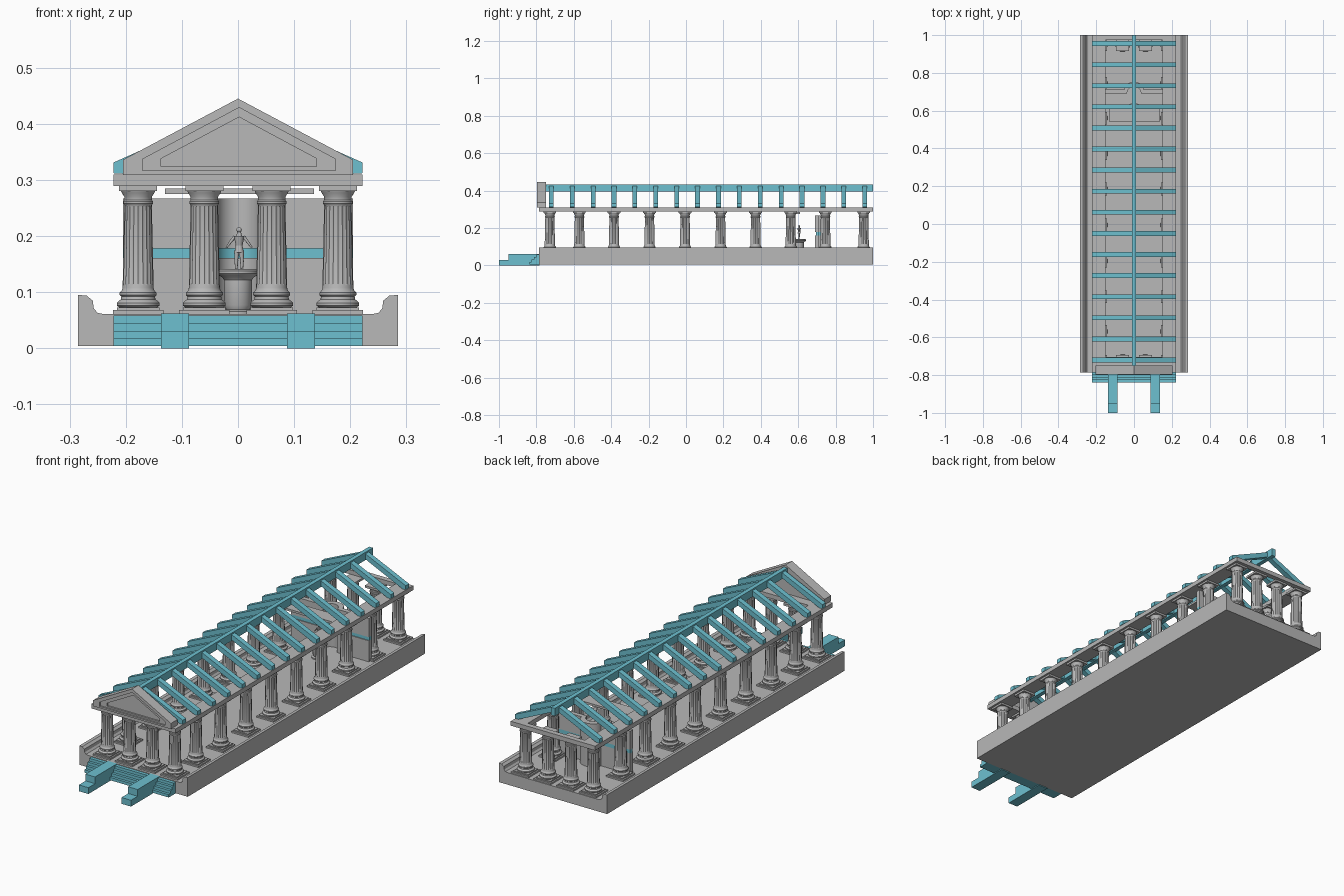
import bpy, bmesh, math
from mathutils import Vector

if "Cube" in bpy.data.objects:
    bpy.data.objects.remove(bpy.data.objects["Cube"])


def material(name, rgb):
    m = bpy.data.materials.new(name)
    m.diffuse_color = (*rgb, 1)
    m.use_nodes = True
    m.node_tree.nodes["Principled BSDF"].inputs["Base Color"].default_value = m.diffuse_color
    return m


STONE = material("grey stone", (0.48, 0.48, 0.48))
BLUE = material("pale blue", (0.155, 0.53, 0.63))


def finish(name, bm, mat, smooth=False):
    bmesh.ops.recalc_face_normals(bm, faces=bm.faces)
    me = bpy.data.meshes.new(name)
    bm.to_mesh(me)
    bm.free()
    me.materials.append(mat)
    ob = bpy.data.objects.new(name, me)
    bpy.context.collection.objects.link(ob)
    if smooth:
        bpy.ops.object.select_all(action='DESELECT')
        ob.select_set(True)
        bpy.context.view_layer.objects.active = ob
        bpy.ops.object.shade_smooth_by_angle(angle=math.radians(35))
    return ob


def add_prism(bm, pts, shift):
    """Closed outline of 3D points swept along a vector."""
    a = [bm.verts.new(p) for p in pts]
    b = [bm.verts.new(Vector(p) + Vector(shift)) for p in pts]
    bm.faces.new(a)
    bm.faces.new(b[::-1])
    for i in range(len(a)):
        j = (i + 1) % len(a)
        bm.faces.new((a[i], a[j], b[j], b[i]))


def add_box(bm, x0, x1, y0, y1, z0, z1):
    add_prism(bm, [(x0, y0, z0), (x1, y0, z0), (x1, y1, z0), (x0, y1, z0)], (0, 0, z1 - z0))


def add_lathe(bm, profile, n, flute=()):
    """Profile of (radius, z); rings listed in flute get alternating radii."""
    rings = []
    for k, (r, z) in enumerate(profile):
        ring = []
        for i in range(n):
            rr = r * (0.91 if k in flute and i % 2 else 1)
            t = 2 * math.pi * i / n
            ring.append(bm.verts.new((rr * math.cos(t), rr * math.sin(t), z)))
        rings.append(ring)
    for a, b in zip(rings, rings[1:]):
        for i in range(n):
            j = (i + 1) % n
            bm.faces.new((a[i], a[j], b[j], b[i]))
    bm.faces.new(rings[0][::-1])
    bm.faces.new(rings[-1])


def box(name, mat, *d):
    bm = bmesh.new()
    add_box(bm, *d)
    return finish(name, bm, mat)


# Podium with raised, hollow-curved kerbs along both sides
half = [(0.285, 0.0), (0.285, 0.095), (0.27, 0.094), (0.259, 0.085),
        (0.257, 0.071), (0.25, 0.063), (0.24, 0.061)]
outline = half + [(-x, z) for x, z in reversed(half)]
bm = bmesh.new()
add_prism(bm, [(x, -0.785, max(z, 0.004)) for x, z in outline], (0, 1.785, 0))
finish("podium", bm, STONE)

# Front steps
bm = bmesh.new()
pts = [(0, -0.784, 0.004)]
for i in range(4):
    y = -0.838 + i * 0.0125
    pts += [(0, y, 0.004 + i * 0.0135), (0, y, 0.004 + (i + 1) * 0.0135)]
pts.append((0, -0.784, 0.058))
add_prism(bm, [(-0.222, y, z) for _, y, z in pts], (0.444, 0, 0))
finish("front_steps", bm, BLUE)

# Stepped cheek blocks
for s in (-1, 1):
    bm = bmesh.new()
    prof = [(-0.784, 0), (-1, 0), (-1, 0.03), (-0.95, 0.03), (-0.95, 0.062), (-0.784, 0.062)]
    add_prism(bm, [(s * 0.112 - 0.025, y, z) for y, z in prof], (0.05, 0, 0))
    finish("cheek_block", bm, BLUE)

# Fluted column, one mesh shared by every copy
bm = bmesh.new()
add_box(bm, -0.045, 0.045, -0.045, 0.045, 0.060, 0.068)
add_box(bm, -0.038, 0.038, -0.038, 0.038, 0.068, 0.073)
shaft = [(0.034, 0.073), (0.038, 0.076), (0.038, 0.081), (0.034, 0.085), (0.031, 0.087),
         (0.030, 0.092), (0.033, 0.095), (0.033, 0.099), (0.029, 0.103), (0.0275, 0.108),
         (0.0275, 0.112), (0.0275, 0.116), (0.0245, 0.252), (0.0245, 0.256), (0.0265, 0.258),
         (0.0265, 0.262), (0.0245, 0.264), (0.0245, 0.270), (0.029, 0.277), (0.0305, 0.281)]
add_lathe(bm, shaft, 40, flute=(11, 12))
add_box(bm, -0.034, 0.034, -0.034, 0.034, 0.280, 0.290)
column = finish("column", bm, STONE, smooth=True)
side_y = [-0.728, -0.57, -0.385, -0.195, -0.005, 0.185, 0.372, 0.56, 0.745, 0.95]
spots = [(s * 0.178, y) for y in side_y for s in (-1, 1)]
spots += [(s * 0.06, y) for y in (side_y[0], side_y[-1]) for s in (-1, 1)]
column.location = (*spots[0], 0)
for x, y in spots[1:]:
    c = column.copy()
    c.location = (x, y, 0)
    bpy.context.collection.objects.link(c)

# Entablature ring
for s in (-1, 1):
    box("side_beam", STONE, min(s * 0.15, s * 0.222), max(s * 0.15, s * 0.222), -0.785, 1, 0.289, 0.31)
box("front_beam", STONE, -0.15, 0.15, -0.785, -0.705, 0.289, 0.31)
box("back_beam", STONE, -0.15, 0.15, 0.975, 1, 0.289, 0.31)
box("cross_beam", STONE, -0.13, 0.135, 0.54, 0.61, 0.275, 0.285)

# Pediment with two stepped recesses in its face
outer = [(-0.205, 0.309), (0.205, 0.309), (0.205, 0.336), (0, 0.445), (-0.205, 0.336)]
mid = [(-0.170, 0.317), (0.174, 0.317), (0.174, 0.337), (0.002, 0.429), (-0.170, 0.337)]
inner = [(-0.137, 0.324), (0.140, 0.324), (0.140, 0.338), (0.002, 0.412), (-0.137, 0.338)]
bm = bmesh.new()
layers = [(outer, -0.748), (outer, -0.797), (mid, -0.797), (mid, -0.789),
          (inner, -0.789), (inner, -0.781)]
rings = [[bm.verts.new((x, y, z)) for x, z in p] for p, y in layers]
for a, b in zip(rings, rings[1:]):
    for i in range(5):
        j = (i + 1) % 5
        bm.faces.new((a[i], a[j], b[j], b[i]))
bm.faces.new(rings[0])
bm.faces.new(rings[-1])
finish("pediment", bm, STONE)

# Ridge beam and rafter pairs
box("ridge_beam", BLUE, -0.01, 0.01, -0.748, 1, 0.396, 0.433)
for k in range(16):
    y = -0.72 + k * 0.1117
    bm = bmesh.new()
    for s in (-1, 1):
        p = [(0.005, 0.428), (0.222, 0.331), (0.222, 0.312), (0.205, 0.311), (0.005, 0.403)]
        add_prism(bm, [(s * x, y - 0.0125, z) for x, z in p], (0, 0.025, 0))
    finish("rafter_pair", bm, BLUE)


# Shrine wall with a curved niche, and a blue band across it
def wall_plan(f, r):
    arc = [math.pi * i / 16 for i in range(17)]
    front = [(-r * math.cos(t), f + r * math.sin(t)) for t in arc]
    back = [((r + 0.014) * math.cos(t), 0.712 + (r + 0.004) * math.sin(t)) for t in arc]
    return [(-0.205, f)] + front + [(0.205, f), (0.205, 0.712)] + back + [(-0.205, 0.712)]


for name, mat, z0, z1, f in (("shrine_wall_lower", STONE, 0.06, 0.161, 0.69),
                             ("shrine_wall_band", BLUE, 0.161, 0.178, 0.694),
                             ("shrine_wall_upper", STONE, 0.178, 0.267, 0.69)):
    bm = bmesh.new()
    add_prism(bm, [(x, y, z0) for x, y in wall_plan(f, 0.037)], (0, 0, z1 - z0))
    finish(name, bm, mat, smooth=True)

# Round pedestal
bm = bmesh.new()
add_lathe(bm, [(0.03, 0.061), (0.03, 0.066), (0.021, 0.069), (0.025, 0.077), (0.025, 0.122),
               (0.028, 0.126), (0.034, 0.130), (0.037, 0.133), (0.037, 0.138), (0.032, 0.141)], 32)
pedestal = finish("pedestal", bm, STONE, smooth=True)
pedestal.location = (0, 0.605, 0)

# Standing figure from tapered limbs
bm = bmesh.new()


def limb(p, q, r1, r2):
    p, q = Vector(p), Vector(q)
    d = q - p
    m = d.to_track_quat('Z', 'Y').to_matrix().to_4x4()
    m.translation = (p + q) / 2
    bmesh.ops.create_cone(bm, cap_ends=True, segments=12, radius1=r1, radius2=r2,
                          depth=d.length, matrix=m)


limb((0, 0, 0.171), (0, 0, 0.183), 0.0085, 0.006)
limb((0, 0, 0.183), (0, 0, 0.200), 0.006, 0.0095)
limb((0, 0, 0.200), (0, 0, 0.209), 0.005, 0.003)
for s in (-1, 1):
    limb((s * 0.004, 0, 0.174), (s * 0.005, 0, 0.157), 0.005, 0.003)
    limb((s * 0.005, 0, 0.157), (s * 0.005, 0, 0.140), 0.0035, 0.002)
    limb((s * 0.005, 0.002, 0.141), (s * 0.006, -0.006, 0.141), 0.002, 0.002)
    limb((s * 0.008, 0, 0.199), (s * 0.015, 0, 0.190), 0.003, 0.0025)
    limb((s * 0.015, 0, 0.190), (s * 0.023, 0, 0.179), 0.0025, 0.0015)
ball = bmesh.ops.create_uvsphere(bm, u_segments=12, v_segments=8, radius=0.0048)
bmesh.ops.translate(bm, verts=ball["verts"], vec=(0, 0, 0.211))
statue = finish("statue", bm, STONE, smooth=True)
statue.location = (0.002, 0.605, 0)
